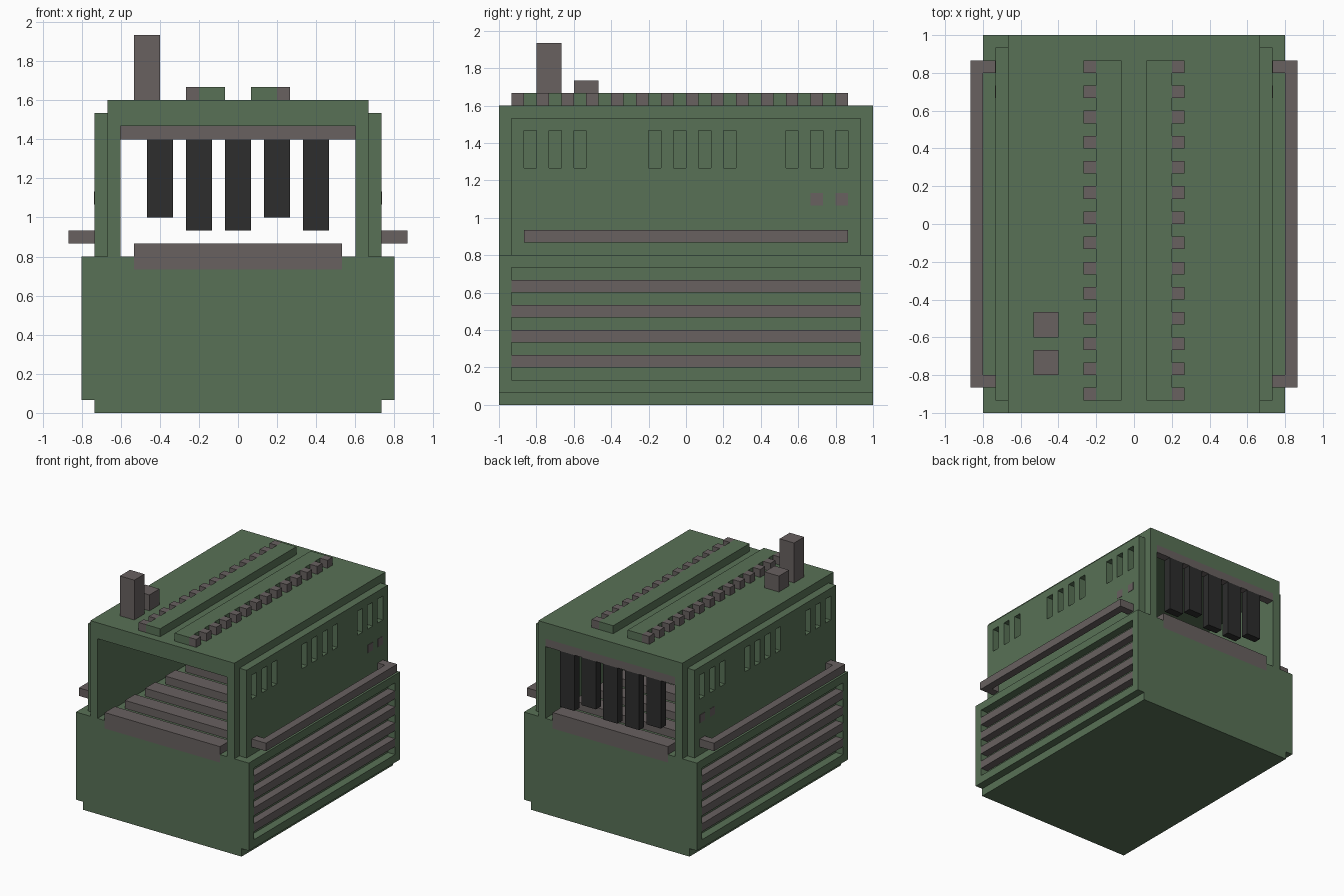
import bpy
import bmesh
from mathutils import Vector

cube = bpy.data.objects.get("Cube")
if cube:
    bpy.data.objects.remove(cube, do_unlink=True)

U = 1 / 15  # grid unit: the machine is 30 units long


def material(name, color):
    mat = bpy.data.materials.new(name)
    mat.use_nodes = True
    mat.diffuse_color = (*color, 1)
    mat.node_tree.nodes["Principled BSDF"].inputs["Base Color"].default_value = (*color, 1)
    return mat


GREEN = material("painted green", (0.098, 0.165, 0.093))
GRAY = material("warm gray metal", (0.138, 0.119, 0.117))
BLACK = material("black rubber", (0.026, 0.026, 0.026))


def part(name, mat, boxes, side=1):
    """One object from boxes given as x, y and z ranges; side -1 mirrors x."""
    bm = bmesh.new()
    for ranges in boxes:
        lo, hi = (Vector(corner) for corner in zip(*ranges))
        verts = bmesh.ops.create_cube(bm, size=1)["verts"]
        for v in verts:
            v.co = (v.co * (hi - lo) + (lo + hi) / 2) * U
            v.co.x *= side
    bmesh.ops.recalc_face_normals(bm, faces=bm.faces)
    mesh = bpy.data.meshes.new(name)
    bm.to_mesh(mesh)
    bm.free()
    mesh.materials.append(mat)
    obj = bpy.data.objects.new(name, mesh)
    bpy.context.collection.objects.link(obj)
    return obj


FULL = (-15, 15)
PANEL = (-14, 14)

# Base, with end notches that hold the first and last roller
part("base_body", GREEN, [
    ((-11, 11), FULL, (0, 11)),
    ((-8, 8), (-13, 13), (11, 12)),
    ((-11, -8), FULL, (11, 12)),
    ((8, 11), FULL, (11, 12)),
])

# Upper tunnel
part("tunnel_shell", GREEN, [
    ((-10, -9), FULL, (12, 22)),
    ((9, 10), FULL, (12, 22)),
    ((-10, 10), FULL, (22, 24)),
])

# Conveyor rollers
part("conveyor_rollers", GRAY,
     [((-8, 8), (y, y + 2), (11, 13)) for y in range(-15, 15, 4)])

# Curtain at the back opening
part("curtain_rail", GRAY, [((-9, 9), (14, 15), (21, 22))])
drops = [15, 14, 14, 15, 14]
part("curtain_strips", BLACK,
     [((3 * i - 7, 3 * i - 5), (14, 15), (z, 21)) for i, z in enumerate(drops)])

# Both sides
slots = [-13, -11, -9, -3, -1, 1, 3, 8, 10, 12]
for side, label in ((1, "left"), (-1, "right")):
    # Frame around the recessed grille
    part(label + "_grille_frame", GREEN, [
        ((11, 12), FULL, (1, 2)),
        ((11, 12), FULL, (11, 12)),
        ((11, 12), (-15, -14), (2, 11)),
        ((11, 12), (14, 15), (2, 11)),
    ], side)
    part(label + "_grille_bars", GRAY,
         [((11, 12), PANEL, (z, z + 1)) for z in (3, 5, 7, 9)], side)

    # Panel with vent slots: solid bands plus the posts between slots
    starts = [PANEL[0]] + [y + 1 for y in slots]
    ends = slots + [PANEL[1]]
    posts = [((10, 11), (a, b), (19, 22)) for a, b in zip(starts, ends)]
    part(label + "_side_panel", GREEN, [
        ((10, 11), PANEL, (12, 19)),
        ((10, 11), PANEL, (22, 23)),
    ] + posts, side)
    part(label + "_buttons", GRAY,
         [((11, 11.04), (y, y + 1), (16, 17)) for y in (10, 12)], side)

    # Handrail on two brackets
    part(label + "_handrail", GRAY, [
        ((12, 13), (-13, 13), (13, 14)),
        ((11, 12), (-13, -12), (13, 14)),
        ((11, 12), (12, 13), (13, 14)),
    ], side)

    # Toothed strip on the roof
    part(label + "_roof_strip", GREEN, [((1, 3), (-14, 13), (24, 25))], side)
    part(label + "_roof_teeth", GRAY,
         [((3, 4), (y, y + 1), (24, 25)) for y in range(-14, 13, 2)], side)

# Chimneys
part("tall_chimney", GRAY, [((-8, -6), (-12, -10), (24, 29))])
part("short_chimney", GRAY, [((-8, -6), (-9, -7), (24, 26))])
